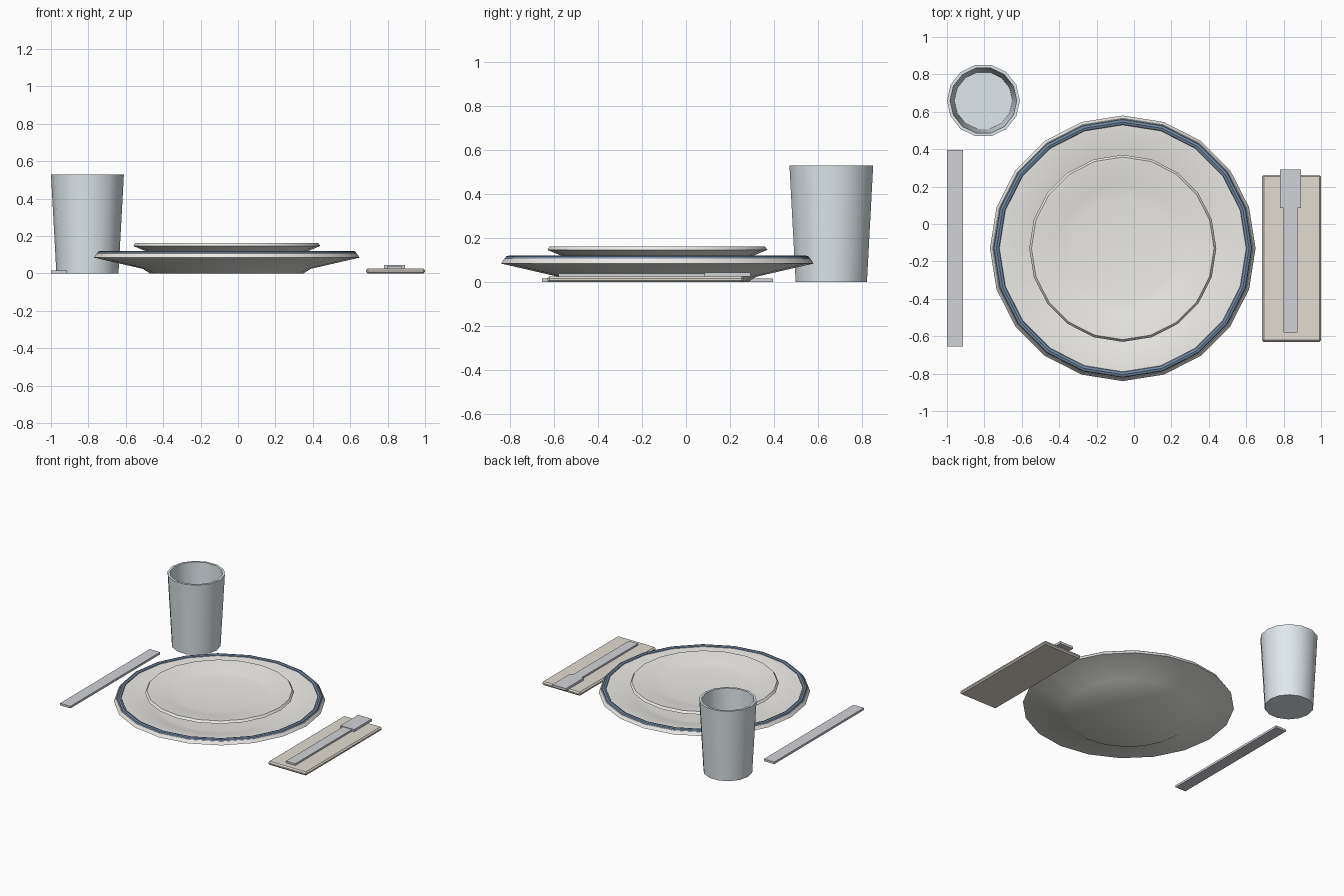
import bpy, bmesh, math

if "Cube" in bpy.data.objects:
    bpy.data.objects.remove(bpy.data.objects["Cube"])


def material(name, rgb):
    m = bpy.data.materials.new(name)
    m.diffuse_color = (*rgb, 1)
    m.use_nodes = True
    m.node_tree.nodes["Principled BSDF"].inputs["Base Color"].default_value = m.diffuse_color
    return m


CERAMIC = material("ceramic", (0.84, 0.83, 0.80))
BLUE = material("blue_glaze", (0.17, 0.25, 0.36))
GLASS = material("pale_glass", (0.74, 0.81, 0.84))
LINEN = material("linen", (0.76, 0.72, 0.64))
STEEL = material("steel", (0.64, 0.65, 0.68))


def finish(bm, name, mat, smooth=False):
    bmesh.ops.recalc_face_normals(bm, faces=bm.faces)
    me = bpy.data.meshes.new(name)
    bm.to_mesh(me)
    bm.free()
    ob = bpy.data.objects.new(name, me)
    bpy.context.collection.objects.link(ob)
    me.materials.append(mat)
    if smooth:
        bpy.ops.object.select_all(action='DESELECT')
        ob.select_set(True)
        bpy.context.view_layer.objects.active = ob
        bpy.ops.object.shade_smooth_by_angle(angle=math.radians(35))
    return ob


def lathe(name, profile, centre, sides, mat, closed=False):
    """Spin (radius, z) points; an open profile starts and ends at the axis."""
    bm = bmesh.new()
    rings = []
    for r, z in profile:
        if r == 0:
            rings.append([bm.verts.new((centre[0], centre[1], z))] * sides)
            continue
        rings.append([bm.verts.new((centre[0] + r * math.cos(math.tau * i / sides),
                                    centre[1] + r * math.sin(math.tau * i / sides), z))
                      for i in range(sides)])
    pairs = list(zip(rings, rings[1:]))
    if closed:
        pairs.append((rings[-1], rings[0]))
    for a, b in pairs:
        for i in range(sides):
            j = (i + 1) % sides
            bm.faces.new(list(dict.fromkeys((a[i], a[j], b[j], b[i]))))
    return finish(bm, name, mat, True)


def box(name, x, y, z, mat, bevel=0):
    bm = bmesh.new()
    bmesh.ops.create_cube(bm, size=1)
    for v in bm.verts:
        v.co = [(r[0] + r[1]) / 2 + c * (r[1] - r[0]) for r, c in zip((x, y, z), v.co)]
    if bevel:
        bmesh.ops.bevel(bm, geom=bm.edges[:], offset=bevel, segments=1, affect='EDGES')
    return finish(bm, name, mat)


PLATE = (-0.06, -0.13)

# Dinner plate with a blue band on its rim
lathe("dinner_plate", [(0, 0), (0.41, 0), (0.45, 0.025), (0.71, 0.085), (0.695, 0.108),
                       (0.66, 0.112), (0.46, 0.055), (0.40, 0.045), (0, 0.045)],
      PLATE, 20, CERAMIC)
lathe("rim_band", [(0.675 + 0.018 * math.cos(math.tau * i / 8),
                    0.107 + 0.014 * math.sin(math.tau * i / 8)) for i in range(8)],
      PLATE, 20, BLUE, closed=True)

# Side plate stacked on top
lathe("side_plate", [(0, 0.045), (0.28, 0.045), (0.31, 0.07), (0.43, 0.118), (0.50, 0.147),
                     (0.488, 0.163), (0.47, 0.162), (0.34, 0.137), (0.28, 0.13), (0, 0.128)],
      PLATE, 20, CERAMIC)

# Tapered tumbler
lathe("tumbler", [(0, 0), (0.166, 0), (0.195, 0.53), (0.178, 0.53),
                  (0.155, 0.03), (0, 0.03)], (-0.805, 0.66), 14, GLASS)

# Knife on the left
box("knife", (-1.0, -0.915), (-0.655, 0.395), (0, 0.016), STEEL)

# Napkin and fork on the right
box("napkin", (0.685, 1.0), (-0.63, 0.262), (0, 0.027), LINEN, 0.009)
box("fork_handle", (0.80, 0.875), (-0.58, 0.10), (0.026, 0.04), STEEL)
box("fork_head", (0.78, 0.892), (0.085, 0.292), (0.026, 0.044), STEEL)
